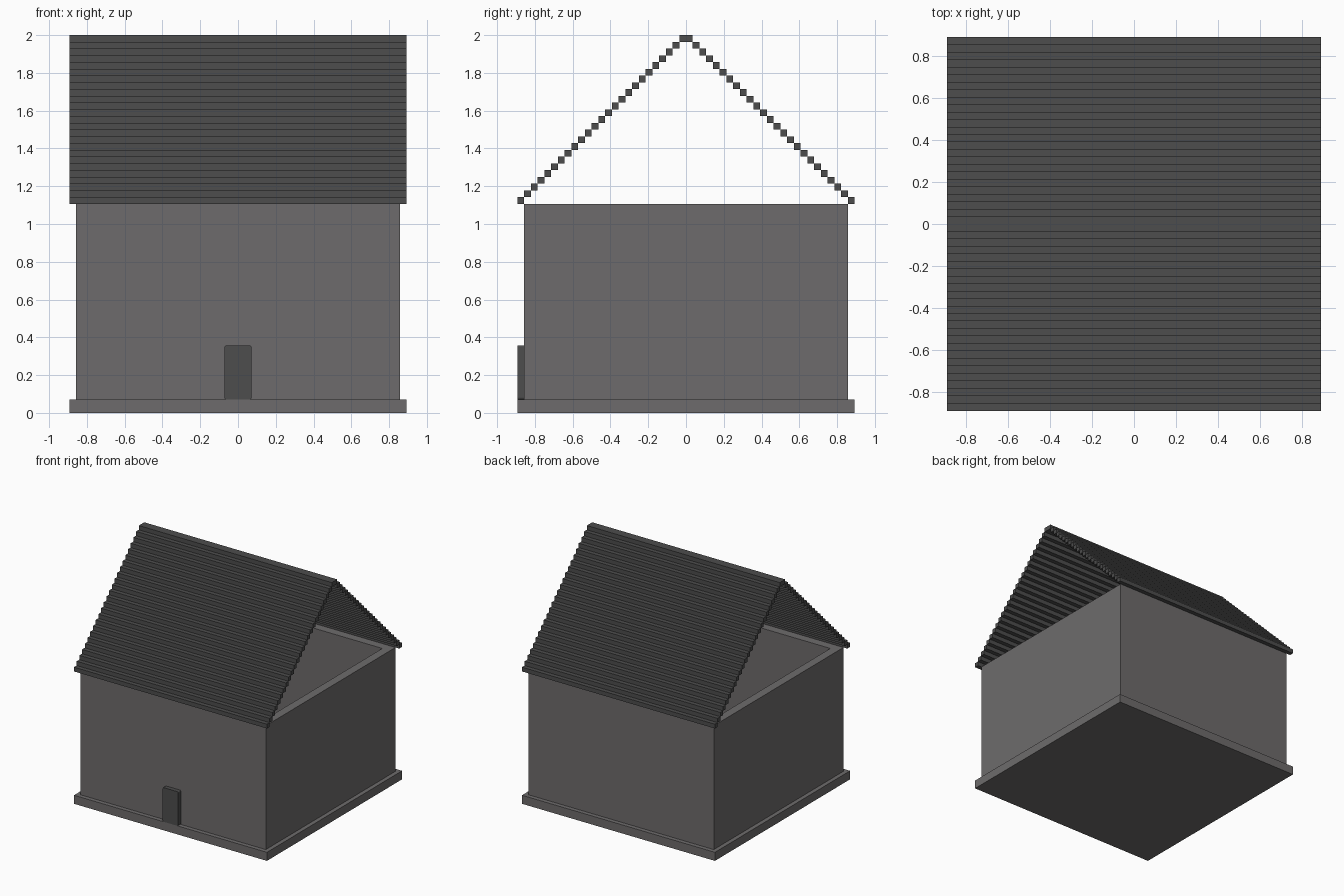
import bpy, bmesh

cube = bpy.data.objects.get("Cube")
if cube:
    bpy.data.objects.remove(cube, do_unlink=True)

U = 1 / 28  # building module: the house is 56 modules tall


def make_material(name, color):
    mat = bpy.data.materials.new(name)
    mat.use_nodes = True
    mat.diffuse_color = color
    mat.node_tree.nodes["Principled BSDF"].inputs["Base Color"].default_value = color
    return mat


stone = make_material("stone grey", (0.155, 0.148, 0.149, 1))
slate = make_material("dark slate", (0.074, 0.074, 0.074, 1))


def add_object(name, bm, mat):
    bmesh.ops.recalc_face_normals(bm, faces=bm.faces)
    mesh = bpy.data.meshes.new(name)
    bm.to_mesh(mesh)
    bm.free()
    mesh.materials.append(mat)
    obj = bpy.data.objects.new(name, mesh)
    bpy.context.collection.objects.link(obj)
    return obj


def add_box(bm, low, high):
    """Add a box between two corners given in modules."""
    verts = bmesh.ops.create_cube(bm, size=1)["verts"]
    for v in verts:
        for i in range(3):
            v.co[i] = U * (low[i] if v.co[i] < 0 else high[i])
    return verts


# Foundation slab
bm = bmesh.new()
add_box(bm, (-25, -25, 0), (25, 25, 2))
add_object("foundation", bm, stone)

# Walls: a wall section swept around the four corners, open at the top
bm = bmesh.new()
section = [(24, 2), (24, 31), (22, 31), (22, 2)]
corners = [(-1, -1), (1, -1), (1, 1), (-1, 1)]
rings = [[bm.verts.new((sx * r * U, sy * r * U, z * U)) for r, z in section]
         for sx, sy in corners]
for i in range(4):
    a, b = rings[i], rings[(i + 1) % 4]
    for j in range(4):
        k = (j + 1) % 4
        bm.faces.new((a[j], b[j], b[k], a[k]))
add_object("walls", bm, stone)

# Door: a slab on the front wall with slightly rounded corners
bm = bmesh.new()
add_box(bm, (-2, -25, 2), (2, -24, 10))
depth_edges = [e for e in bm.edges
               if abs(e.verts[0].co.y - e.verts[1].co.y) > U / 2]
bmesh.ops.bevel(bm, geom=depth_edges, offset=0.25 * U, segments=3,
                profile=0.5, affect='EDGES')
add_object("door", bm, slate)

# Roof: square battens stepping up to the ridge on both slopes
for name, side in (("front_roof", -1), ("back_roof", 1)):
    bm = bmesh.new()
    for i in range(25):
        y0, y1 = sorted((side * (25 - i), side * (24 - i)))
        add_box(bm, (-25, y0, 31 + i), (25, y1, 32 + i))
    add_object(name, bm, slate)
